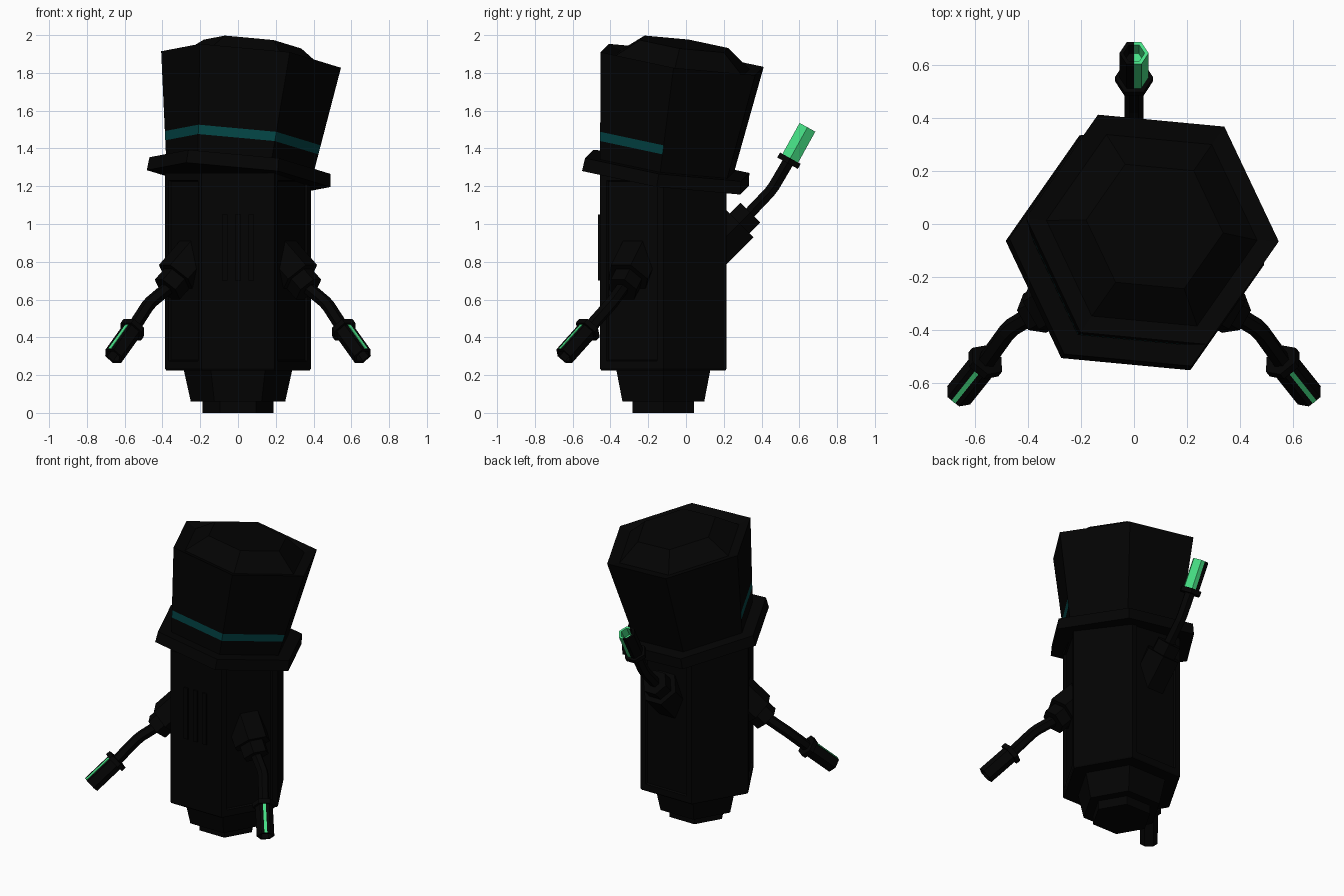
import bpy, bmesh, math
from mathutils import Vector, Matrix

if "Cube" in bpy.data.objects:
    bpy.data.objects.remove(bpy.data.objects["Cube"])

def material(name, rgb):
    m = bpy.data.materials.new(name)
    m.diffuse_color = (*rgb, 1)
    m.use_nodes = True
    m.node_tree.nodes["Principled BSDF"].inputs["Base Color"].default_value = m.diffuse_color
    return m

BLACK = material("matte black", (0.001, 0.001, 0.001))
TEAL = material("teal visor", (0.001, 0.06, 0.062))
GREEN = material("bright green", (0.062, 0.74, 0.235))

def finish(name, bm, mats):
    bmesh.ops.recalc_face_normals(bm, faces=bm.faces)
    me = bpy.data.meshes.new(name)
    bm.to_mesh(me)
    bm.free()
    for m in mats:
        me.materials.append(m)
    ob = bpy.data.objects.new(name, me)
    bpy.context.collection.objects.link(ob)
    return ob

def hex_loft(origin, u, v, n, rings, yaw=0.0):
    """Hexagonal solid through (distance along n, radius) rings."""
    bm = bmesh.new()
    loops = []
    for d, r in rings:
        loop = []
        for k in range(6):
            a = math.radians(60 * k + yaw)
            loop.append(bm.verts.new(origin + n * d + (u * math.cos(a) + v * math.sin(a)) * r))
        loops.append(loop)
    for lo, hi in zip(loops, loops[1:]):
        for k in range(6):
            j = (k + 1) % 6
            bm.faces.new((lo[k], lo[j], hi[j], hi[k]))
    bm.faces.new(loops[0][::-1])
    bm.faces.new(loops[-1])
    bmesh.ops.recalc_face_normals(bm, faces=bm.faces)
    return bm

X, Y, Z = Vector((1, 0, 0)), Vector((0, 1, 0)), Vector((0, 0, 1))
C = Vector((0, -0.12, 0))

def frame(a, b):
    d = (b - a).normalized()
    u = d.cross(Z).normalized()
    return u, u.cross(d), d

def prism(name, a, b, rings):
    return finish(name, hex_loft(a, *frame(a, b), rings), [BLACK])

# body column with recessed panels on the three arm sides
bm = hex_loft(C, X, Y, Z, [(0.225, 0.38), (0.235, 0.387), (1.27, 0.387)])
sides = [f for f in bm.faces if abs(f.normal.z) < 0.1 and f.calc_area() > 0.1
         and (f.normal.y > 0.9 or -0.9 < f.normal.y < -0.1)]
bmesh.ops.inset_individual(bm, faces=sides, thickness=0.055)
bmesh.ops.inset_individual(bm, faces=sides, thickness=0.008, depth=-0.012)
finish("body", bm, [BLACK])

# stepped base
finish("lower_base", hex_loft(C, X, Y, Z, [(0.06, 0.25), (0.24, 0.29)]), [BLACK])
finish("foot", hex_loft(C, X, Y, Z, [(0, 0.188), (0.08, 0.188)]), [BLACK])

# front vent ribs
for i, x in enumerate((-0.07, 0, 0.07)):
    bm = bmesh.new()
    bmesh.ops.create_cube(bm, size=1, matrix=Matrix.Translation((x, -0.455, 0.875))
                          @ Matrix.Diagonal((0.03, 0.02, 0.35, 1)))
    finish(f"vent_rib_{i}", bm, [BLACK])

# tilted head: brim and flared crown share one leaning axis
N = Vector((0.105, 0.14, 1)).normalized()
q = Z.rotation_difference(N)
HU, HV = q @ X, q @ Y
H = Vector((0.006, -0.105, 1.27))
YAW = -5
finish("brim", hex_loft(H, HU, HV, N, [(-0.03, 0.49), (0.04, 0.483)], YAW), [BLACK])

def crown_radius(d):
    return 0.388 + 0.092 * d / 0.61

rings = [(d, crown_radius(d)) for d in (0.03, 0.138, 0.187, 0.61)]
rings += [(0.59, 0.40), (0.693, 0.26)]
bm = hex_loft(H, HU, HV, N, rings, YAW)
for f in bm.faces:
    c = f.calc_center_median() - H
    if 0.15 < c.dot(N) < 0.18 and f.normal.y < -0.1:
        f.material_index = 1      # visor band on the three front faces
finish("crown", bm, [BLACK, TEAL])

# arms
def arm(name, angle, c, slope, reach, bend, wrist, tip, back):
    out = Vector((math.cos(math.radians(angle)), math.sin(math.radians(angle)), 0))
    at = lambda rho: C + out * rho + Z * (c + slope * rho)
    a, b = at(0.2), at(reach)
    n = (b - a).length
    prism(name + "_shoulder", a, b, [(0, 0.12), (n - 0.08, 0.12)])
    prism(name + "_joint", a, b, [(0, 0.085), (n, 0.085)])
    # forearm with a bend
    cu = bpy.data.curves.new(name + "_path", 'CURVE')
    cu.dimensions = '3D'
    sp = cu.splines.new('POLY')
    pts = [b - (b - a) * 0.1, bend.lerp(b, 0.12), bend.lerp(wrist, 0.12), wrist]
    sp.points.add(len(pts) - 1)
    for p, co in zip(sp.points, pts):
        p.co = (*co, 1)
    cu.bevel_depth = 0.035
    cu.bevel_resolution = 1
    cu.use_fill_caps = True
    tmp = bpy.data.objects.new(name + "_tmp", cu)
    bpy.context.collection.objects.link(tmp)
    me = bpy.data.meshes.new_from_object(tmp.evaluated_get(bpy.context.evaluated_depsgraph_get()))
    bpy.data.objects.remove(tmp)
    bm = bmesh.new()
    bm.from_mesh(me)
    for f in bm.faces:
        f.smooth = False
        f.material_index = 0
    finish(name + "_forearm", bm, [BLACK])
    # wrist disc and hollow barrel
    prism(name + "_wrist", wrist, tip, [(-0.015, 0.072), (0.015, 0.072)])
    u, v, d = frame(wrist, tip)
    L = (tip - wrist).length
    bm = hex_loft(wrist, u, v, d, [(0, 0.055), (L, 0.055), (L, 0.04), (L - 0.06, 0.036)])
    if back:
        bmesh.ops.bisect_plane(bm, geom=bm.verts[:] + bm.edges[:] + bm.faces[:],
                               plane_co=wrist, plane_no=u)
        for f in bm.faces:
            if (f.calc_center_median() - wrist).dot(u) > 0.001:
                f.material_index = 1
    finish(name + "_barrel", bm, [BLACK, GREEN])
    if not back:
        # thin light strip along the top of the barrel
        bm = bmesh.new()
        m = Matrix((u, v, d)).transposed().to_4x4()
        m.translation = wrist.lerp(tip, 0.53) + v * 0.0485
        bmesh.ops.create_cube(bm, size=1, matrix=m @ Matrix.Diagonal((0.018, 0.006, L * 0.92, 1)))
        finish(name + "_light_strip", bm, [GREEN])

arm("back_arm", 90, 0.60, 1, 0.46, Vector((0, 0.455, 1.182)), Vector((0, 0.545, 1.335)),
    Vector((0, 0.643, 1.512)), True)
for s, side in ((-1, "left"), (1, "right")):
    arm(side + "_arm", 270 + 60 * s, 1.085, -1, 0.432, Vector((0.47 * s, -0.395, 0.58)),
        Vector((0.56 * s, -0.52, 0.44)), Vector((0.66 * s, -0.645, 0.30)), False)
